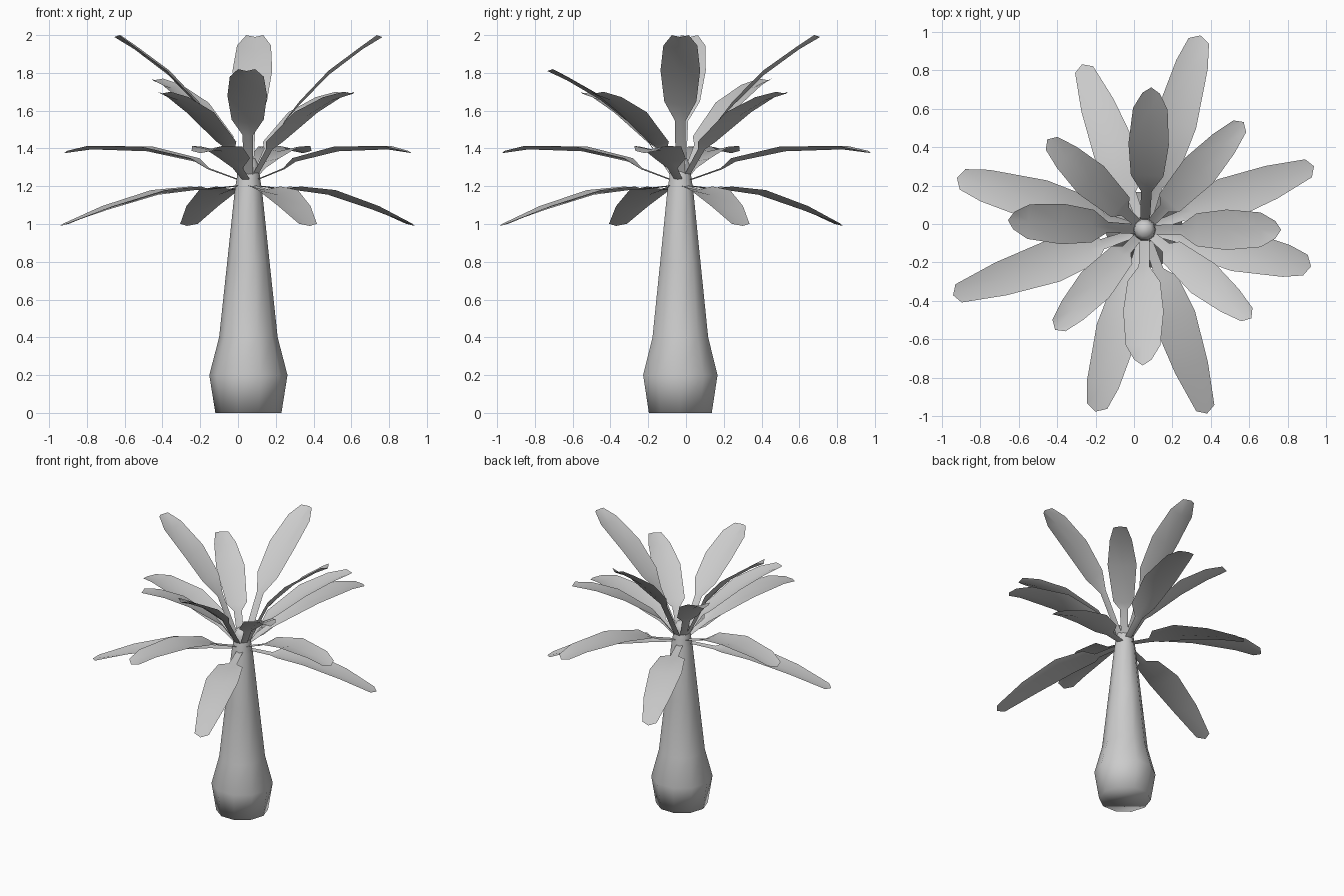
import bpy, bmesh, math
from mathutils import Vector

if "Cube" in bpy.data.objects:
    bpy.data.objects.remove(bpy.data.objects["Cube"])

CX, CY = 0.055, -0.03      # trunk axis


def finish(bm, name):
    bmesh.ops.recalc_face_normals(bm, faces=bm.faces) if name == "trunk" else None
    me = bpy.data.meshes.new(name)
    bm.to_mesh(me)
    bm.free()
    me.shade_smooth()
    ob = bpy.data.objects.new(name, me)
    bpy.context.collection.objects.link(ob)
    return ob


# Trunk: lathed bulb tapering to a rounded tip
def trunk():
    profile = [(0.175, 0), (0.207, 0.2), (0.155, 0.4), (0.112, 0.8),
               (0.072, 1.18), (0.062, 1.24), (0.055, 1.31), (0.035, 1.35)]
    n = 10
    bm = bmesh.new()
    rings = [[bm.verts.new((CX + r * math.cos(math.tau * i / n),
                            CY + r * math.sin(math.tau * i / n), z))
              for i in range(n)] for r, z in profile]
    for a, b in zip(rings, rings[1:]):
        for i in range(n):
            j = (i + 1) % n
            bm.faces.new((a[i], a[j], b[j], b[i]))
    bm.faces.new(rings[0][::-1])
    bm.faces.new(rings[-1])
    return finish(bm, "trunk")


# Leaf rows: (fraction of reach, height, half width); last height is the tip
STEEP = [(0.04, 1.22, 0.025), (0.27, 1.54, 0.028), (0.38, 1.63, 0.085),
         (0.60, 1.79, 0.105), (0.85, 1.925, 0.090), (1.0, 1.99, 0.045)]
MID = [(0.05, 1.24, 0.022), (0.20, 1.39, 0.028), (0.25, 1.42, 0.070),
       (0.55, 1.57, 0.098), (0.80, 1.655, 0.075), (1.0, 1.69, 0.045)]
FLAT = [(0.05, 1.23, 0.022), (0.22, 1.29, 0.028), (0.29, 1.33, 0.085),
        (0.55, 1.385, 0.112), (0.85, 1.395, 0.085), (1.0, 1.375, 0.055)]
DROOP = [(0.05, 1.20, 0.022), (0.22, 1.18, 0.028), (0.28, 1.18, 0.085),
         (0.48, 1.155, 0.112), (0.75, 1.075, 0.090), (1.0, 0.99, 0.050)]


# Leaf: stem and blade, folded into a shallow gutter along the midrib
def leaf(name, rows, tip, tip_z=None, fold=0.22):
    d = Vector((tip[0] - CX, tip[1] - CY, 0))
    side = Vector((-d.y, d.x, 0)).normalized()
    k = 1 if tip_z is None else (tip_z - rows[0][1]) / (rows[-1][1] - rows[0][1])
    bm = bmesh.new()
    strips = []
    for t, z, w in rows:
        mid = Vector((CX, CY, rows[0][1] + (z - rows[0][1]) * k)) + d * t
        up = Vector((0, 0, w * fold))
        back = d.normalized() * (0.03 if t == 1.0 else 0)
        strips.append([bm.verts.new(p) for p in
                       (mid + side * w + up - back, mid, mid - side * w + up - back)])
    for a, b in zip(strips, strips[1:]):
        for i in range(2):
            bm.faces.new((a[i], a[i + 1], b[i + 1], b[i]))
    return finish(bm, name)


trunk()
crown = {
    "steep_leaf": (STEEP, [(0.09, 0.71), (0.765, -0.03), (-0.655, 0.02)]),
    "middle_leaf": (MID, [(0.57, 0.53), (0.61, -0.49), (-0.41, -0.55)]),
    "level_leaf": (FLAT, [(0.345, 0.98), (0.92, -0.22), (-0.92, 0.24), (-0.2, -0.975)]),
    "drooping_leaf": (DROOP, [(-0.27, 0.83), (0.935, 0.30), (-0.94, -0.37), (0.38, -0.985)]),
}
for name, (rows, tips) in crown.items():
    for i, tip in enumerate(tips):
        leaf(f"{name}_{i + 1}", rows, tip)
# Two leaves at odd heights
leaf("steep_leaf_4", STEEP, (0.045, -0.735), 1.81)
leaf("middle_leaf_4", MID, (-0.45, 0.44), 1.76)
